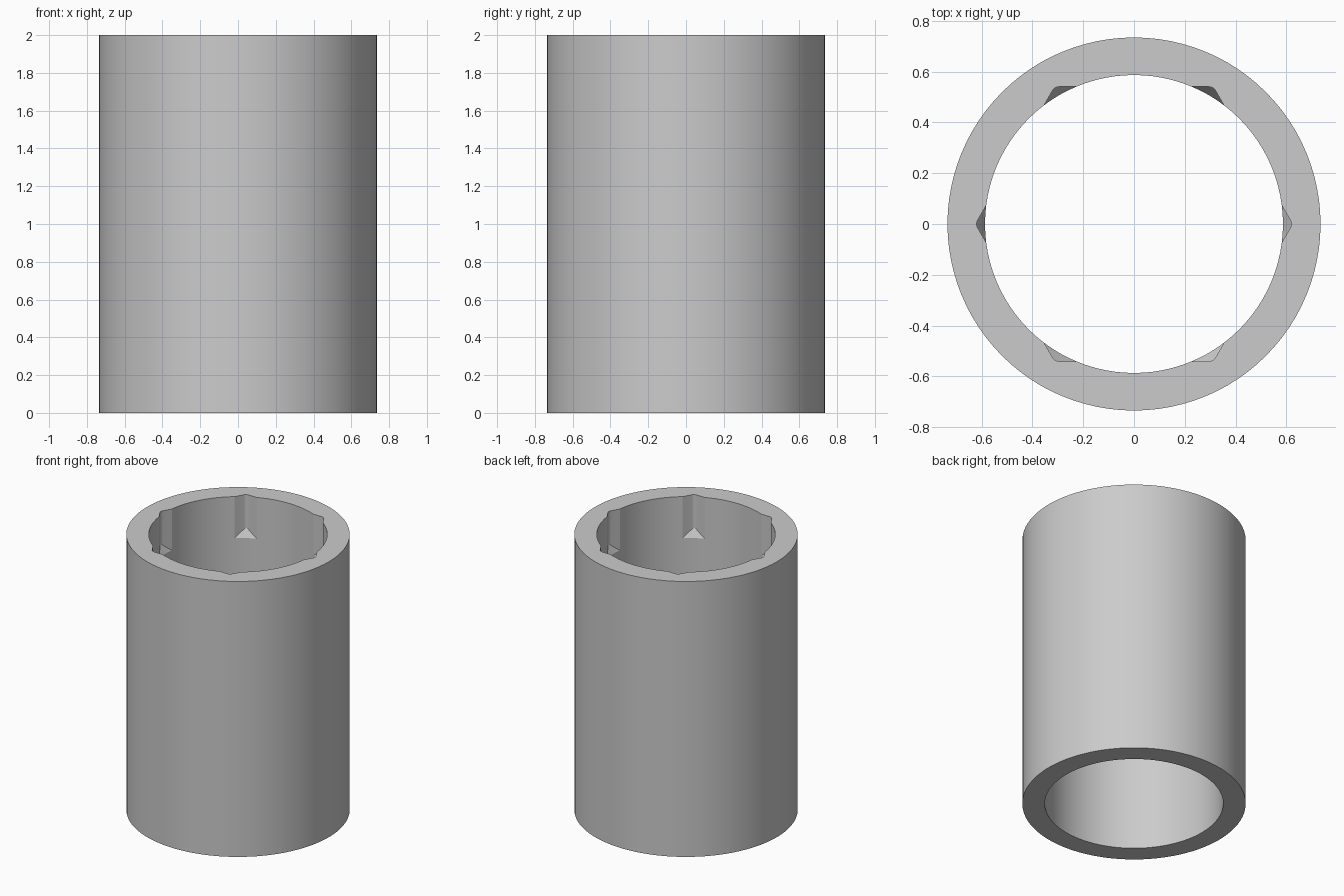
import bpy
import bmesh
from math import radians, degrees, sin, cos, tan, acos, atan2, sqrt

cube = bpy.data.objects.get("Cube")
if cube:
    bpy.data.objects.remove(cube, do_unlink=True)

HEIGHT = 2.0
OUTER = 0.735        # outside radius
BORE = 0.587         # radius of the through hole
APOTHEM = 0.541      # half the width across the hexagon flats
FILLET = 0.03        # rounding of the hexagon corners
FLOOR = 1.70         # where the sloping notch floors meet the bore
SLOPE = tan(radians(60))

# Rounded hexagon: fillet centre and the angle where fillet meets flat
CENTRE = (APOTHEM - FILLET) / cos(radians(30))
TANGENT = atan2(FILLET / 2, CENTRE + FILLET * cos(radians(30)))
CROSSING = radians(30) - acos(APOTHEM / BORE)


def socket_radius(a):
    """Radius of the socket at an angle a away from a hexagon corner."""
    a = abs(a)
    if a < TANGENT:
        r = CENTRE * cos(a) + sqrt(FILLET ** 2 - (CENTRE * sin(a)) ** 2)
    else:
        r = APOTHEM / cos(radians(30) - a)
    return max(r, BORE)


# Angles in one sixth of the turn, denser around the notch
half = [TANGENT / 2, TANGENT, (TANGENT + CROSSING) / 2, CROSSING]
half += [CROSSING + (radians(30) - CROSSING) * i / 6 for i in range(1, 7)]
sector = [-a for a in reversed(half[:-1])] + [0.0] + half

# Sleeve: one closed section per angle, bridged all the way round
bm = bmesh.new()
sections = []
for corner in range(6):
    for a in sector:
        t = radians(60 * corner) + a
        r = socket_radius(a)
        section = [(OUTER, 0), (OUTER, HEIGHT), (r, HEIGHT),
                   (r, FLOOR + (r - BORE) * SLOPE), (BORE, FLOOR), (BORE, 0)]
        sections.append([bm.verts.new((p * cos(t), p * sin(t), z)) for p, z in section])

for i, here in enumerate(sections):
    after = sections[(i + 1) % len(sections)]
    for j in range(len(here)):
        k = (j + 1) % len(here)
        bm.faces.new((here[j], after[j], after[k], here[k]))

bmesh.ops.remove_doubles(bm, verts=bm.verts, dist=1e-5)
bmesh.ops.recalc_face_normals(bm, faces=bm.faces)
mesh = bpy.data.meshes.new("socket_sleeve")
bm.to_mesh(mesh)
bm.free()

sleeve = bpy.data.objects.new("socket_sleeve", mesh)
bpy.context.collection.objects.link(sleeve)

# Plain grey material
grey = bpy.data.materials.new("light_grey")
grey.use_nodes = True
colour = (0.6, 0.6, 0.6, 1)
grey.diffuse_color = colour
grey.node_tree.nodes["Principled BSDF"].inputs["Base Color"].default_value = colour
mesh.materials.append(grey)

# Smooth walls with crisp rims and notch edges
bpy.ops.object.select_all(action="DESELECT")
sleeve.select_set(True)
bpy.context.view_layer.objects.active = sleeve
bpy.ops.object.shade_smooth_by_angle(angle=radians(20))
